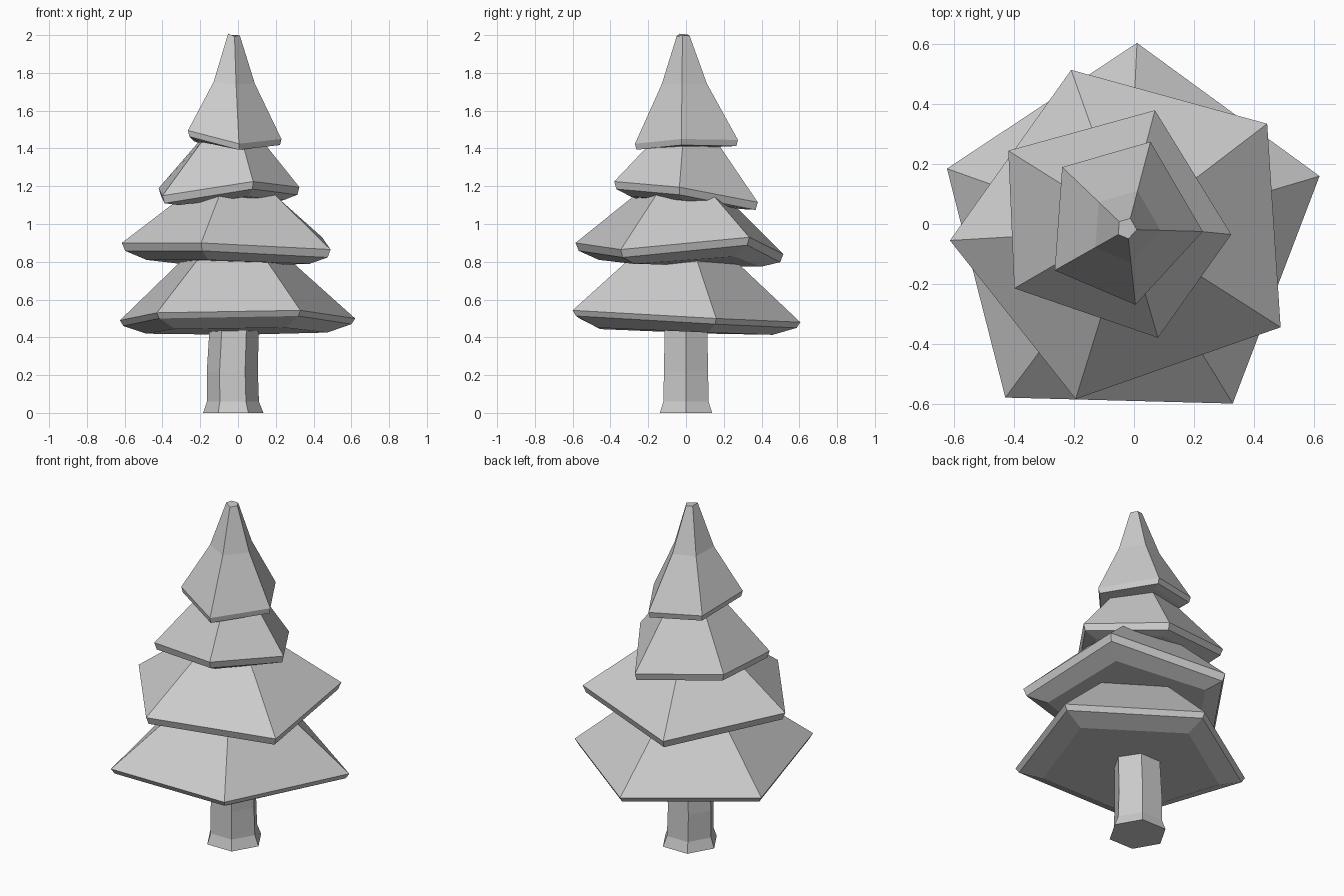
import bpy, bmesh
from math import cos, sin, pi

if "Cube" in bpy.data.objects:
    bpy.data.objects.remove(bpy.data.objects["Cube"])


def loft(name, rings):
    """Bridge equal-sided rings into a closed, flat-shaded solid."""
    bm = bmesh.new()
    loops = [[bm.verts.new(p) for p in ring] for ring in rings]
    n = len(loops[0])
    for a, b in zip(loops, loops[1:]):
        for i in range(n):
            j = (i + 1) % n
            bm.faces.new((a[i], a[j], b[j], b[i]))
    bm.faces.new(loops[0][::-1])
    bm.faces.new(loops[-1])
    bmesh.ops.recalc_face_normals(bm, faces=bm.faces)
    mesh = bpy.data.meshes.new(name)
    bm.to_mesh(mesh)
    bm.free()
    obj = bpy.data.objects.new(name, mesh)
    bpy.context.collection.objects.link(obj)


def tier(name, rim, centre, rim_drop, under, upper):
    """Skirt of branches: bevelled underside, tilted rim, tapering top.
    under = (scale, drop); upper = list of (scale, z)."""
    cx, cy = centre

    def ring(scale, height):
        return [(cx + (x - cx) * scale, cy + (y - cy) * scale, height(z))
                for x, y, z in rim]
    mean = sum(p[2] for p in rim) / len(rim)
    rings = [ring(under[0], lambda z: mean + (z - mean) * 0.6 - under[1]),
             ring(0.97, lambda z: z - rim_drop),
             rim]
    rings += [ring(s, lambda z, h=h: h + (z - mean) * 0.2) for s, h in upper]
    loft(name, rings)


# Hexagonal trunk with flared foot
loft("trunk", [[(cx + r * cos(i * pi / 3), r * sin(i * pi / 3), z) for i in range(6)]
               for cx, r, z in [(-0.025, 0.16, 0), (-0.027, 0.138, 0.06),
                                (-0.03, 0.135, 0.22), (-0.02, 0.13, 0.46)]])

# Four five-sided branch tiers, bottom to top
tier("branches_bottom",
     [(0.01, 0.605, 0.48), (-0.625, 0.185, 0.49), (-0.43, -0.58, 0.53),
      (0.33, -0.60, 0.543), (0.62, 0.16, 0.50)],
     (-0.02, -0.03), 0.03, (0.77, 0.078), [(0.41, 0.84)])
tier("branches_lower",
     [(-0.21, 0.515, 0.84), (-0.615, -0.055, 0.90), (-0.195, -0.585, 0.90),
      (0.49, -0.345, 0.865), (0.445, 0.335, 0.93)],
     (-0.02, -0.02), 0.042, (0.78, 0.085), [(0.40, 1.17)])
tier("branches_upper",
     [(0.07, 0.38, 1.115), (-0.42, 0.245, 1.19), (-0.40, -0.215, 1.15),
      (0.08, -0.38, 1.225), (0.325, -0.035, 1.195)],
     (-0.03, 0.0), 0.04, (0.77, 0.06), [(0.45, 1.435)])
tier("branches_top",
     [(0.055, 0.275, 1.445), (-0.24, 0.19, 1.47), (-0.265, -0.155, 1.495),
      (0.005, -0.27, 1.425), (0.23, -0.025, 1.45)],
     (-0.022, -0.018), 0.032, (0.8, 0.04), [(0.44, 1.745), (0.125, 2.0)])
